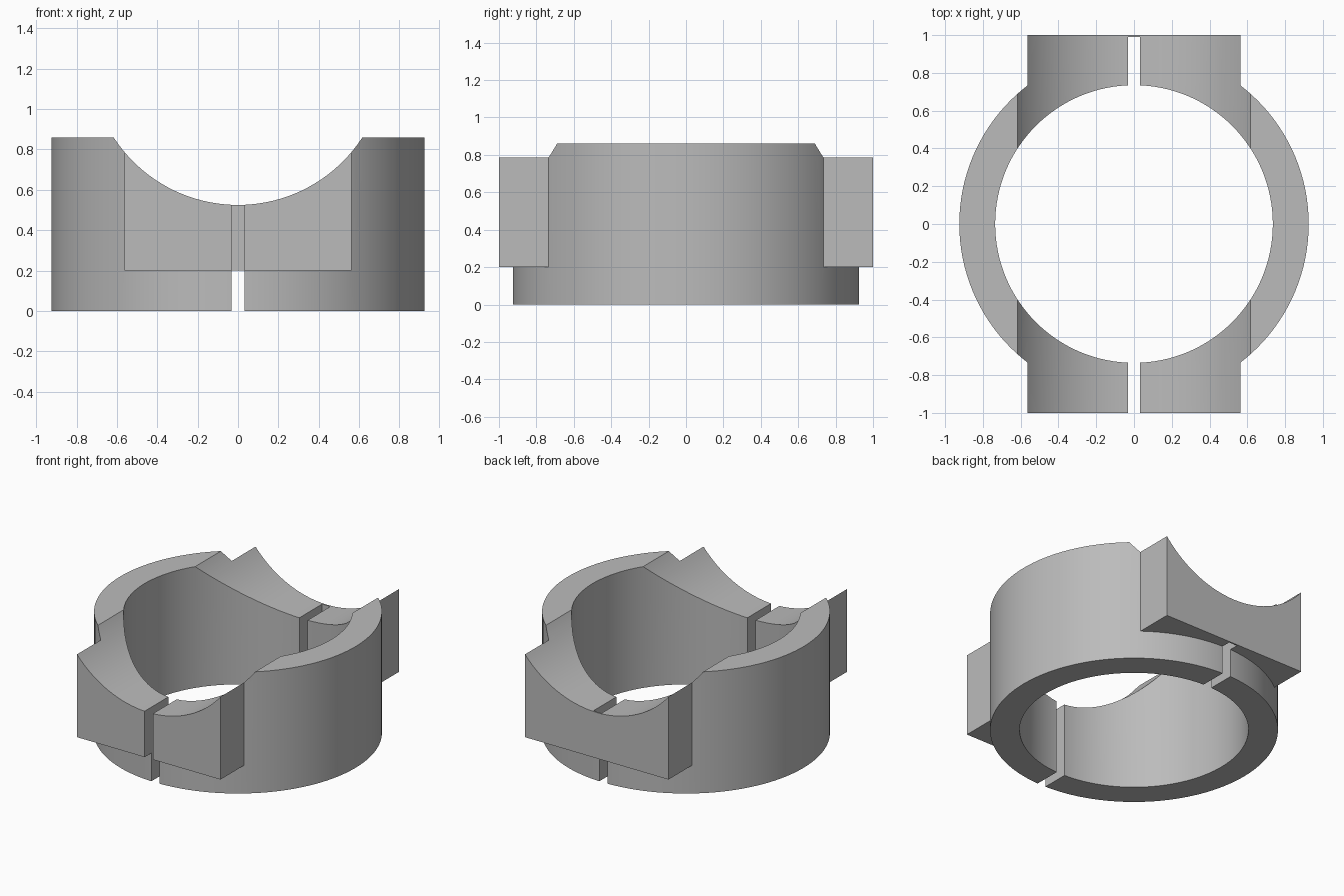
import bpy
import math

cube = bpy.data.objects.get("Cube")
if cube:
    bpy.data.objects.remove(cube, do_unlink=True)

OUTER, BORE, HEIGHT = 0.925, 0.735, 0.86
LUG_X, LUG_Y, LUG_Z = 0.5625, 1.0, 0.2
SLOT, WALL = 0.0325, 0.01

grey = bpy.data.materials.new("plain grey")
grey.use_nodes = True
colour = (0.5, 0.5, 0.5, 1)
grey.diffuse_color = colour
grey.node_tree.nodes["Principled BSDF"].inputs["Base Color"].default_value = colour


def cylinder(name, radius, depth, centre, tilt=0):
    bpy.ops.mesh.primitive_cylinder_add(vertices=128, radius=radius, depth=depth,
                                        location=centre, rotation=(tilt, 0, 0))
    obj = bpy.context.object
    obj.name = name
    obj.data.materials.append(grey)
    return obj


def box(name, low, high):
    centre = [(a + b) / 2 for a, b in zip(low, high)]
    bpy.ops.mesh.primitive_cube_add(size=1, location=centre)
    obj = bpy.context.object
    obj.name = name
    obj.scale = [b - a for a, b in zip(low, high)]
    obj.data.materials.append(grey)
    return obj


def combine(target, tool, operation):
    mod = target.modifiers.new(tool.name, "BOOLEAN")
    mod.operation, mod.solver, mod.object = operation, "EXACT", tool
    bpy.ops.object.select_all(action="DESELECT")
    target.select_set(True)
    bpy.context.view_layer.objects.active = target
    bpy.ops.object.modifier_apply(modifier=mod.name)
    bpy.data.objects.remove(tool, do_unlink=True)


# Round collar with a lug at the front and back
collar = cylinder("split_collar", OUTER, HEIGHT, (0, 0, HEIGHT / 2))
lugs = box("lugs", (-LUG_X, -LUG_Y, LUG_Z), (LUG_X, LUG_Y, HEIGHT - 0.03))
combine(collar, lugs, "UNION")

# Vertical bore
combine(collar, cylinder("bore", BORE, 3, (0, 0, 0.5)), "DIFFERENCE")

# Saddle for a crossing pipe of the same radius
saddle = cylinder("saddle", BORE, 3, (0, 0, 0.525 + BORE), math.pi / 2)
combine(collar, saddle, "DIFFERENCE")

# Slot, open at the front and closed by a thin wall on the back lug
slot = box("slot", (-SLOT, -1.5, -0.5), (SLOT, LUG_Y - WALL, 1.5))
combine(collar, slot, "DIFFERENCE")

bpy.ops.object.select_all(action="DESELECT")
collar.select_set(True)
bpy.context.view_layer.objects.active = collar
bpy.ops.object.shade_smooth_by_angle(angle=math.radians(25))
